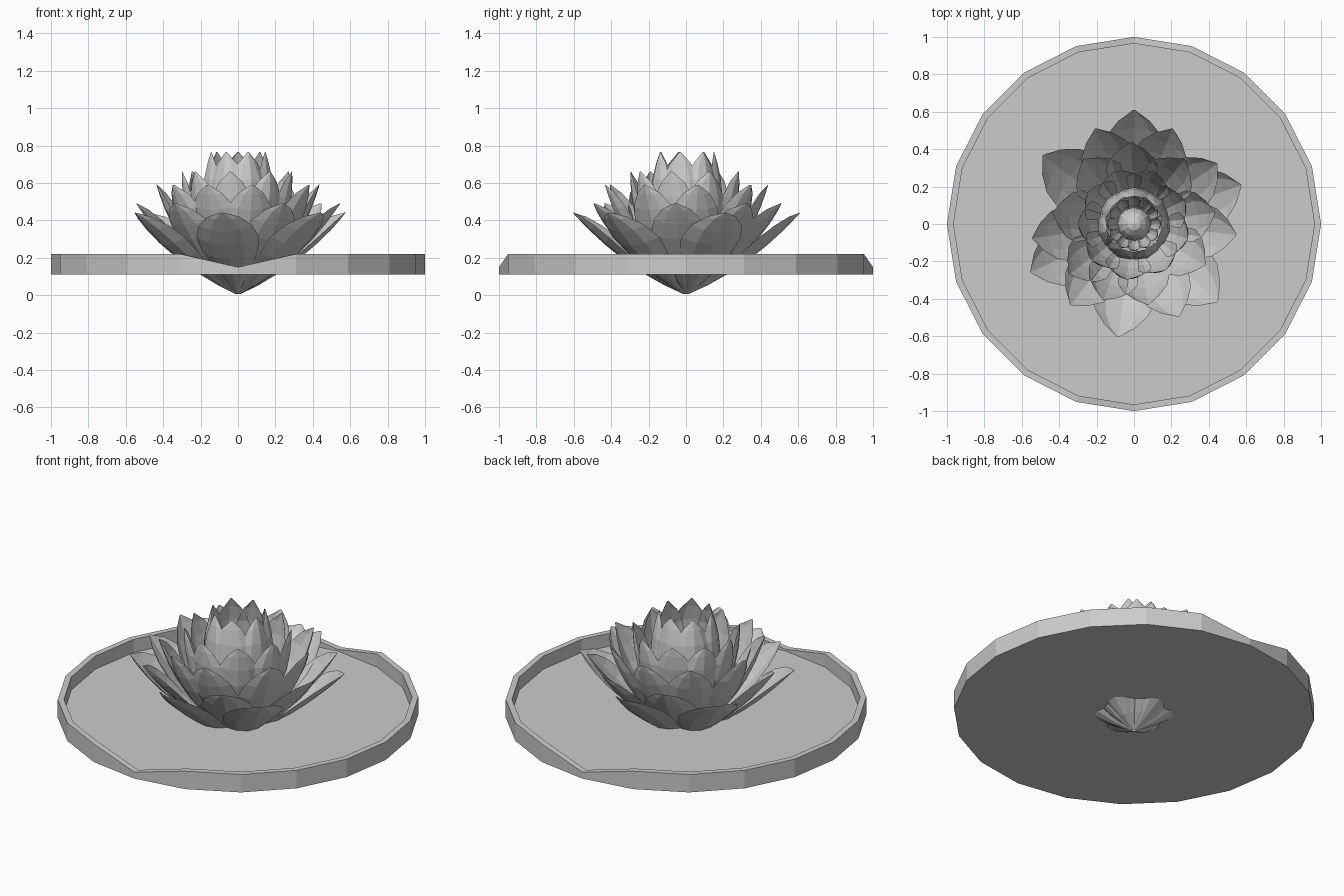
import bpy, math
from mathutils import Vector

if "Cube" in bpy.data.objects:
    bpy.data.objects.remove(bpy.data.objects["Cube"])


def make(name, verts, faces):
    me = bpy.data.meshes.new(name)
    me.from_pydata(verts, [], faces)
    me.update()
    ob = bpy.data.objects.new(name, me)
    bpy.context.collection.objects.link(ob)
    return ob


# Lily pad: 20-sided tray whose rim dips at the front and back
N = 20
verts, faces = [], []
for r, z in ((1, .11), (1, .22), (.965, .22), (.965, .14)):
    for i in range(N):
        a = 2 * math.pi * i / N
        h = .15 if z == .22 and i in (N // 4, 3 * N // 4) else z
        verts.append((r * math.cos(a), r * math.sin(a), h))
for k in range(3):
    for i in range(N):
        j = (i + 1) % N
        faces.append((k * N + i, k * N + j, (k + 1) * N + j, (k + 1) * N + i))
faces.append(tuple(reversed(range(N))))
faces.append(tuple(range(3 * N, 4 * N)))
make("lily_pad", verts, faces)


# Petal: cupped blade swept along a curved spine in the (radius, height) plane
WIDTHS = ((0, .05), (.16, .25), (.34, .58), (.52, .88), (.68, 1), (.82, .85), (.93, .5), (1, .04))
COLS = (-1, -.55, 0, .55, 1)


def petal(name, angle, ctrl, tip, half, cup):
    a = math.radians(angle)
    out = Vector((math.cos(a), math.sin(a), 0))
    side = Vector((-math.sin(a), math.cos(a), 0))
    up = Vector((0, 0, 1))
    base = (.012, .005)
    vs, fs = [], []
    for t, w in WIDTHS:
        u = 1 - t
        r, z = (u * u * base[k] + 2 * u * t * ctrl[k] + t * t * tip[k] for k in (0, 1))
        dr, dz = (2 * u * (ctrl[k] - base[k]) + 2 * t * (tip[k] - ctrl[k]) for k in (0, 1))
        inward = (up * dr - out * dz).normalized()
        for s in COLS:
            vs.append(out * r + up * z + side * (s * w * half) + inward * (cup * s * s * w * half))
    n = len(COLS)
    for k in range(len(WIDTHS) - 1):
        for c in range(n - 1):
            fs.append((k * n + c, k * n + c + 1, (k + 1) * n + c + 1, (k + 1) * n + c))
    make(name, vs, fs)


# Petal rings from the outside in: angles, spine control, tip, half width, cupping
RINGS = {
    "outer_petal": ((90, 20, -43, -98, -155, 143), (.34, .14), (.61, .44), .17, .35),
    "lower_petal": ((112, 68, 36, -6, -64, -128, -172), (.33, .16), (.55, .49), .15, .35),
    "middle_petal": ((92, 52, 8, -30, -80, -112, -142, 172, 128), (.33, .20), (.44, .59), .14, .4),
    "upper_petal": ((110, 70, 25, -15, -55, -98, -140, 180, 145), (.31, .26), (.30, .66), .125, .45),
    "inner_petal": ((90, 38, -12, -68, -115, -165, 140), (.29, .36), (.15, .765), .12, .5),
}
for name, (angles, ctrl, tip, half, cup) in RINGS.items():
    for i, a in enumerate(angles):
        petal(f"{name}_{i}", a, ctrl, tip, half, cup)

# Stamens around the heart
for i in range(12):
    petal(f"stamen_{i}", i * 30, (.17, .2), (.14, .5), .035, .5)

# Heart of the flower
bpy.ops.mesh.primitive_uv_sphere_add(segments=12, ring_count=8, radius=.09, location=(0, 0, .36))
heart = bpy.context.object
heart.name = "flower_heart"
heart.scale = (1, 1, 1.4)
